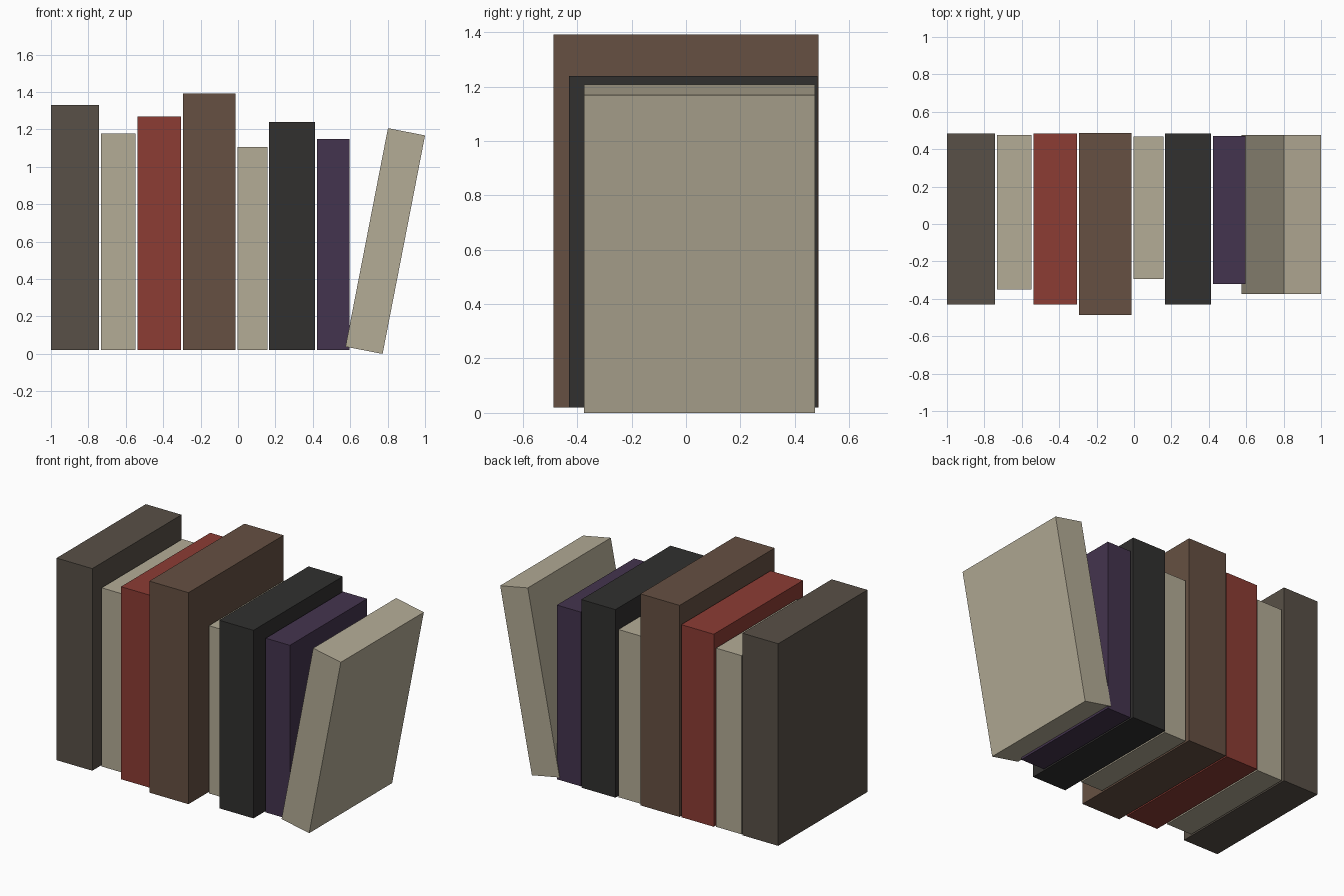
import bpy
import math
from mathutils import Matrix, Vector

if "Cube" in bpy.data.objects:
    bpy.data.objects.remove(bpy.data.objects["Cube"])


def srgb(r, g, b):
    lin = [(c / 255 / 12.92 if c < 11 else ((c / 255 + 0.055) / 1.055) ** 2.4) for c in (r, g, b)]
    return (*lin, 1.0)


COLOURS = {
    "taupe": srgb(88, 80, 71),
    "cream": srgb(180, 172, 150),
    "red": srgb(140, 60, 52),
    "brown": srgb(102, 80, 66),
    "black": srgb(49, 48, 47),
    "purple": srgb(68, 52, 78),
}
MATERIALS = {}
for label, colour in COLOURS.items():
    MATERIALS[label] = bpy.data.materials.new(label)
    MATERIALS[label].diffuse_color = colour


def book(name, colour, x0, x1, y0, y1, z0, z1):
    bpy.ops.mesh.primitive_cube_add(size=1)
    obj = bpy.context.object
    obj.name = name
    centre = Vector((x0 + x1, y0 + y1, z0 + z1)) / 2
    size = Vector((x1 - x0, y1 - y0, z1 - z0))
    obj.data.transform(Matrix.Translation(centre) @ Matrix.Diagonal((*size, 1)))
    obj.data.materials.append(MATERIALS[colour])
    return obj


# Upright books: name, colour, left, right, front, back, top
BASE = 0.02
UPRIGHT = [
    ("taupe_book", "taupe", -1.0, -0.744, -0.43, 0.484, 1.33),
    ("cream_book", "cream", -0.733, -0.548, -0.35, 0.476, 1.178),
    ("red_book", "red", -0.538, -0.305, -0.43, 0.484, 1.268),
    ("brown_book", "brown", -0.295, -0.014, -0.487, 0.487, 1.391),
    ("small_cream_book", "cream", -0.002, 0.157, -0.295, 0.468, 1.107),
    ("black_book", "black", 0.167, 0.412, -0.43, 0.484, 1.239),
    ("purple_book", "purple", 0.423, 0.596, -0.32, 0.471, 1.149),
]
for name, colour, x0, x1, y0, y1, top in UPRIGHT:
    book(name, colour, x0, x1, y0, y1, BASE, top)

# Leaning book, tilted about its lower right edge
leaning = book("leaning_book", "cream", -0.202, 0, -0.375, 0.475, 0, 1.19)
leaning.location = (0.773, 0, 0)
leaning.rotation_euler = (0, math.radians(11), 0)

for m in bpy.data.materials:
    if m.users and not m.is_grease_pencil:
        m.use_nodes = True
        m.node_tree.nodes["Principled BSDF"].inputs["Base Color"].default_value = m.diffuse_color
